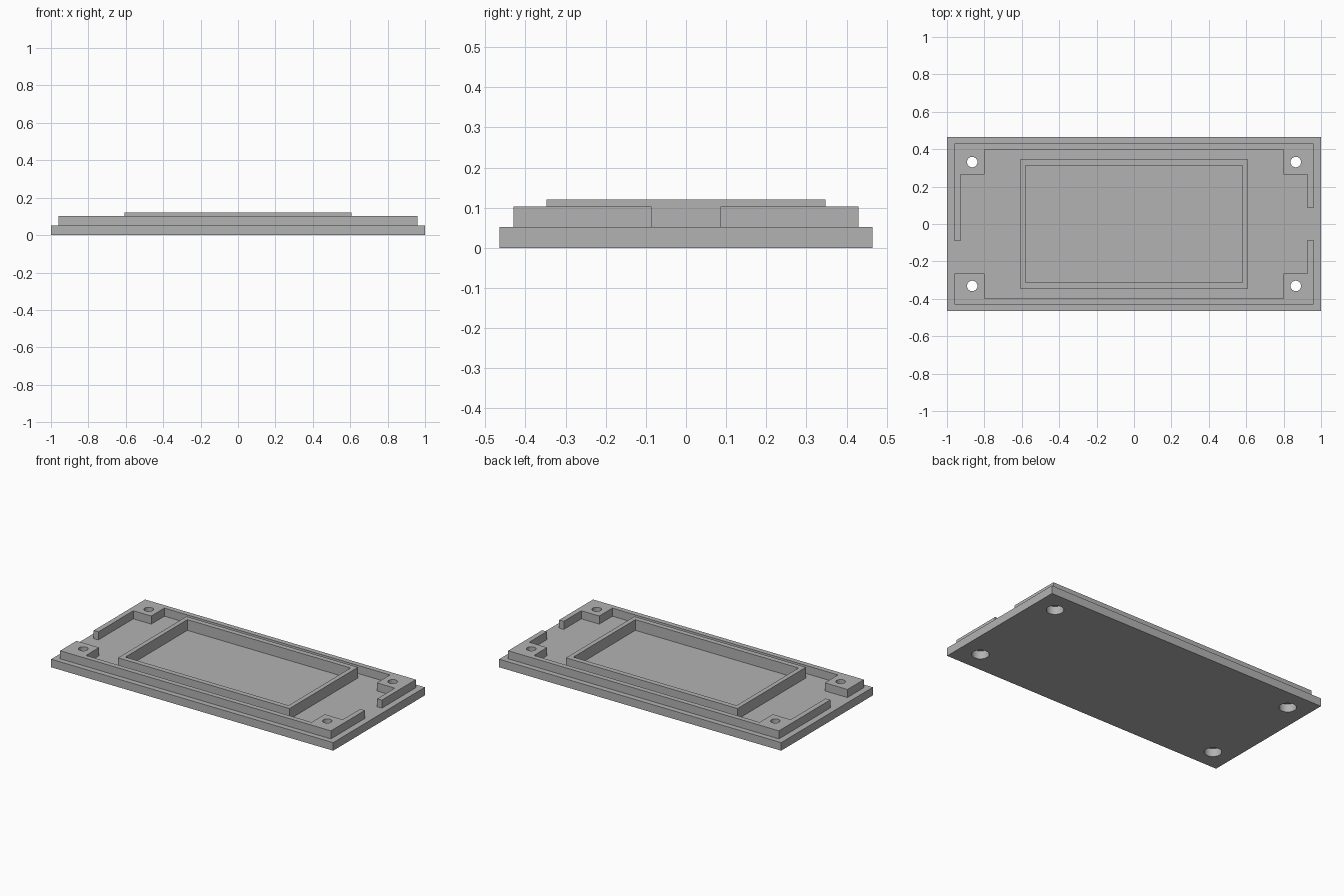
import bpy
import bmesh
from math import radians

if "Cube" in bpy.data.objects:
    bpy.data.objects.remove(bpy.data.objects["Cube"], do_unlink=True)

# Levels and main half-sizes
BASE_TOP, RIM_TOP, FRAME_TOP = 0.0517, 0.1034, 0.1205
RIM_X, RIM_Y = 0.96, 0.43
WALL_X, RAIL_Y = 0.927, 0.397
BLOCK_X, BLOCK_Y = 0.80, 0.264
SCREW_X, SCREW_Y = 0.865, 0.331

grey = bpy.data.materials.new("plain_grey")
grey.use_nodes = True
colour = (0.45, 0.45, 0.45, 1)
grey.diffuse_color = colour
grey.node_tree.nodes["Principled BSDF"].inputs["Base Color"].default_value = colour


def prism(name, outline, z0, z1):
    """Extrude a flat outline from z0 up to z1."""
    bm = bmesh.new()
    face = bm.faces.new([bm.verts.new((x, y, z0)) for x, y in outline])
    top = bmesh.ops.extrude_face_region(bm, geom=[face])["geom"]
    bmesh.ops.translate(bm, vec=(0, 0, z1 - z0),
                        verts=[v for v in top if isinstance(v, bmesh.types.BMVert)])
    bmesh.ops.recalc_face_normals(bm, faces=bm.faces)
    mesh = bpy.data.meshes.new(name)
    bm.to_mesh(mesh)
    bm.free()
    mesh.materials.append(grey)
    obj = bpy.data.objects.new(name, mesh)
    bpy.context.collection.objects.link(obj)
    return obj


def rectangle(x, y):
    return [(-x, -y), (x, -y), (x, y), (-x, y)]


def cut(obj, cutter):
    """Subtract the cutter, then discard it."""
    mod = obj.modifiers.new("cut", "BOOLEAN")
    mod.operation, mod.solver, mod.object = "DIFFERENCE", "EXACT", cutter
    bpy.ops.object.select_all(action="DESELECT")
    bpy.context.view_layer.objects.active = obj
    obj.select_set(True)
    bpy.ops.object.modifier_apply(modifier=mod.name)
    bpy.data.objects.remove(cutter, do_unlink=True)


def drill(obj, radius, y_sides):
    """Vertical screw holes at the corners on the given sides."""
    for sx in (-1, 1):
        for sy in y_sides:
            bpy.ops.mesh.primitive_cylinder_add(
                vertices=48, radius=radius, depth=1,
                location=(sx * SCREW_X, sy * SCREW_Y, 0))
            cut(obj, bpy.context.object)
    bpy.ops.object.shade_smooth_by_angle(angle=radians(30))


# Base plate with wide recesses for the screw heads
base = prism("base_plate", rectangle(1, 0.4645), 0, BASE_TOP)
drill(base, 0.05, (-1, 1))

# Back rim: rail, two corner blocks, long right wall and short left wall
back = prism("back_rim", [
    (-RIM_X, -0.09), (-WALL_X, -0.09), (-WALL_X, BLOCK_Y), (-BLOCK_X, BLOCK_Y),
    (-BLOCK_X, RAIL_Y), (BLOCK_X, RAIL_Y), (BLOCK_X, BLOCK_Y), (WALL_X, BLOCK_Y),
    (WALL_X, 0.086), (RIM_X, 0.086), (RIM_X, RIM_Y), (-RIM_X, RIM_Y)],
    BASE_TOP, RIM_TOP)
drill(back, 0.028, (1,))

# Front rim: rail, two corner blocks and a left wall only
front = prism("front_rim", [
    (-RIM_X, -RIM_Y), (RIM_X, -RIM_Y), (RIM_X, -0.086), (WALL_X, -0.086),
    (WALL_X, -BLOCK_Y), (BLOCK_X, -BLOCK_Y), (BLOCK_X, -RAIL_Y),
    (-BLOCK_X, -RAIL_Y), (-BLOCK_X, -BLOCK_Y), (-RIM_X, -BLOCK_Y)],
    BASE_TOP, RIM_TOP)
drill(front, 0.028, (-1,))

# Raised rectangular frame in the middle
frame = prism("centre_frame", rectangle(0.608, 0.347), BASE_TOP, FRAME_TOP)
cut(frame, prism("frame_opening", rectangle(0.579, 0.314), -0.1, 0.3))
